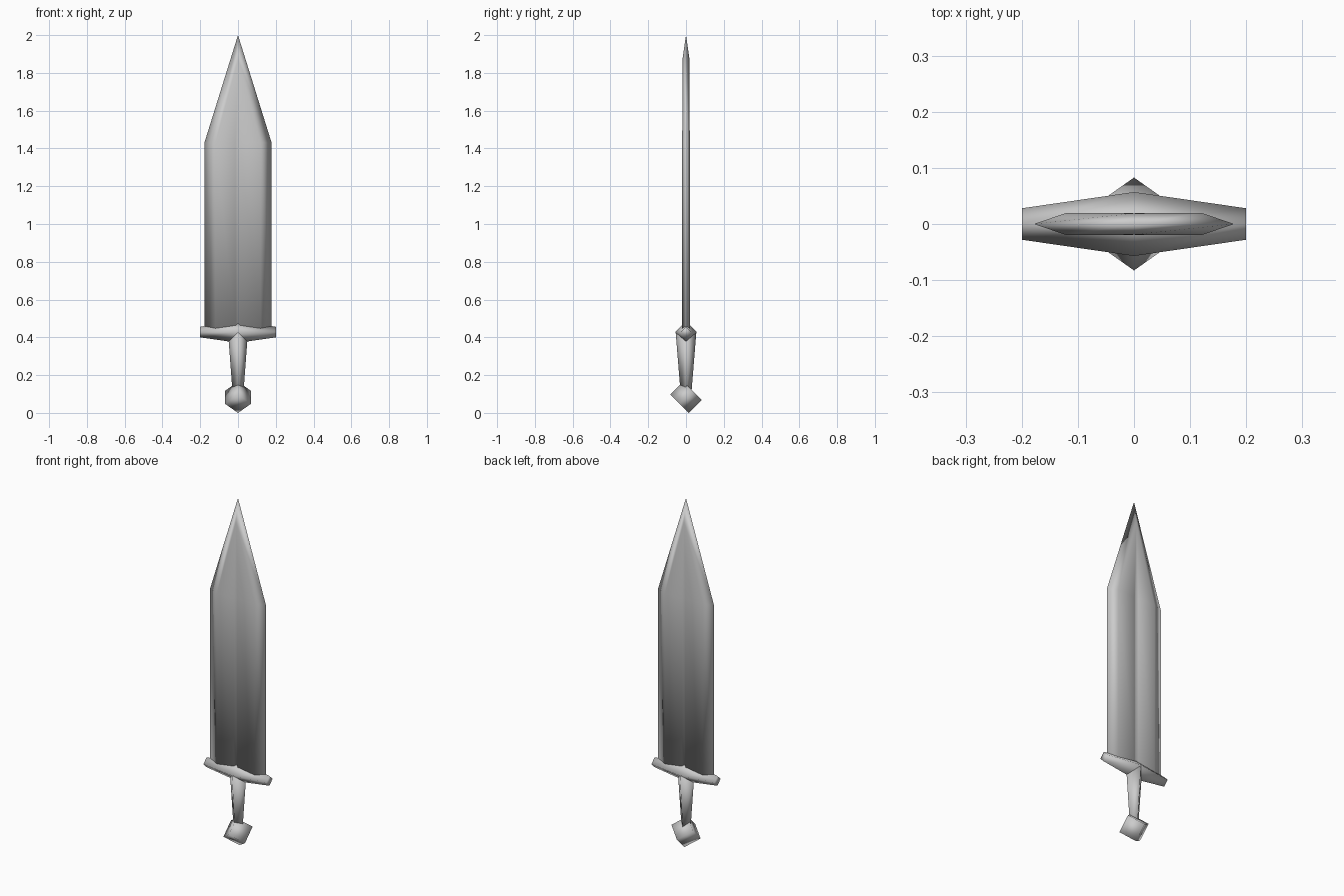
import bpy, bmesh, math
from mathutils import Matrix

if "Cube" in bpy.data.objects:
    bpy.data.objects.remove(bpy.data.objects["Cube"])


def finish(bm, name):
    bmesh.ops.recalc_face_normals(bm, faces=bm.faces)
    mesh = bpy.data.meshes.new(name)
    bm.to_mesh(mesh)
    bm.free()
    mesh.polygons.foreach_set("use_smooth", [True] * len(mesh.polygons))
    obj = bpy.data.objects.new(name, mesh)
    bpy.context.collection.objects.link(obj)
    return obj


def loft(bm, rings, cap_start=True, cap_end=True):
    loops = [[bm.verts.new(p) for p in ring] for ring in rings]
    n = len(loops[0])
    for a, b in zip(loops, loops[1:]):
        for i in range(n):
            j = (i + 1) % n
            bm.faces.new((a[i], a[j], b[j], b[i]))
    if cap_start:
        bm.faces.new(loops[0])
    if cap_end:
        bm.faces.new(loops[-1])
    return loops


# Blade: bevelled section with a narrow central groove, closing to a point
half = [(0.178, 0), (0.12, -0.02), (0.012, -0.02), (0, -0.012),
        (-0.012, -0.02), (-0.12, -0.02)]
section = half + [(-x, -y) for x, y in half]
bm = bmesh.new()
loops = loft(bm, [[(x, y, z) for x, y in section] for z in (0.42, 1.43)],
             cap_end=False)
top = loops[-1]
tip = bm.verts.new((0, 0, 2.0))
for start, side in ((0, -1), (6, 1)):
    ridge = bm.verts.new((0, side * 0.019, 1.87))
    for k in range(6):
        a, b = top[start + k], top[(start + k + 1) % 12]
        if k == 0:
            bm.faces.new((a, b, ridge, tip))
        elif k == 5:
            bm.faces.new((a, b, tip, ridge))
        else:
            bm.faces.new((a, b, ridge))
finish(bm, "blade")

# Guard: diamond bar, thickest in the middle
bm = bmesh.new()
loft(bm, [[(x, -hy, 0.428), (x, 0, 0.428 + hz), (x, hy, 0.428), (x, 0, 0.428 - hz)]
          for x, hy, hz in ((-0.2, 0.028, 0.028), (0, 0.057, 0.057), (0.2, 0.028, 0.028))])
finish(bm, "guard")

# Grip: four-sided taper
bm = bmesh.new()
loft(bm, [[(hx, 0, z), (0, hy, z), (-hx, 0, z), (0, -hy, z)]
          for z, hx, hy in ((0.11, 0.029, 0.029), (0.43, 0.053, 0.055))])
finish(bm, "grip")

# Pommel: cube turned on its corner axis, then tipped forward
bm = bmesh.new()
bmesh.ops.create_cube(bm, size=0.097, matrix=Matrix.Translation((0, 0, 0.0825))
                      @ Matrix.Rotation(math.radians(-45), 4, 'X')
                      @ Matrix.Rotation(math.radians(45), 4, 'Z'))
finish(bm, "pommel")
